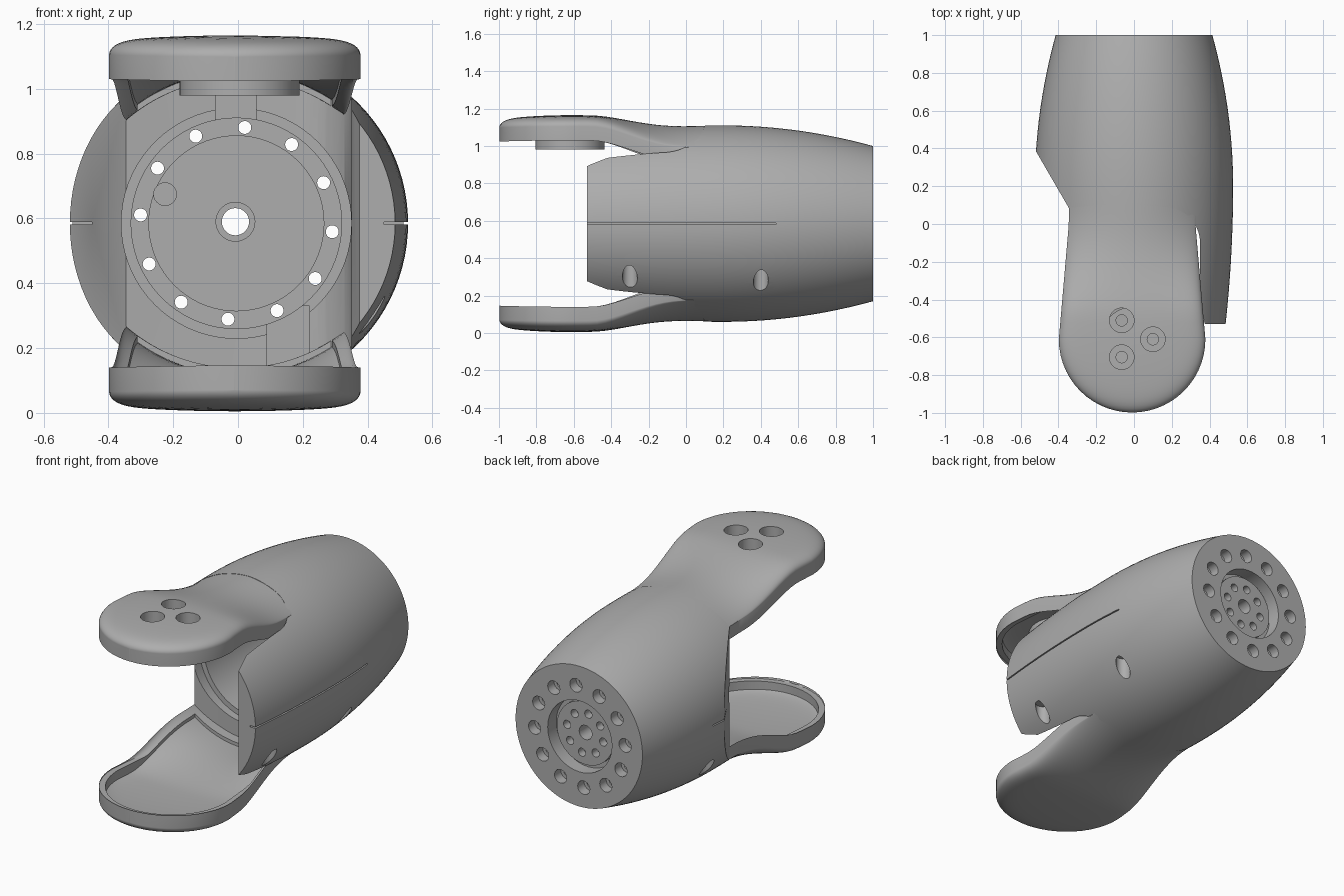
import bpy, bmesh, math
from mathutils import Vector, Matrix

if "Cube" in bpy.data.objects:
    bpy.data.objects.remove(bpy.data.objects["Cube"])

CZ = 0.585          # height of the housing axis
PIVOT = -0.61       # fork pivot along y

grey = bpy.data.materials.new("satin grey")
grey.use_nodes = True
grey.diffuse_color = (0.42, 0.42, 0.42, 1)
grey.node_tree.nodes["Principled BSDF"].inputs["Base Color"].default_value = (0.42, 0.42, 0.42, 1)


def finish(bm, name):
    bmesh.ops.remove_doubles(bm, verts=bm.verts, dist=1e-6)
    bmesh.ops.recalc_face_normals(bm, faces=bm.faces)
    me = bpy.data.meshes.new(name)
    bm.to_mesh(me)
    bm.free()
    ob = bpy.data.objects.new(name, me)
    bpy.context.collection.objects.link(ob)
    me.materials.append(grey)
    return ob


def lathe(bm, profile, x=0.0, z=CZ, seg=32):
    """Closed solid turned about a line parallel to y; profile is (y, radius)."""
    rings = []
    for y, r in profile:
        rings.append([bm.verts.new((x + r * math.cos(2 * math.pi * i / seg), y,
                                    z + r * math.sin(2 * math.pi * i / seg))) for i in range(seg)])
    for a, b in zip(rings, rings[1:]):
        for i in range(seg):
            j = (i + 1) % seg
            bm.faces.new((a[i], a[j], b[j], b[i]))
    bm.faces.new(rings[0])
    bm.faces.new(rings[-1])


def drill(bm, x, y, z0, z1, r, seg=32):
    m = Matrix.Translation((x, y, (z0 + z1) / 2))
    bmesh.ops.create_cone(bm, cap_ends=True, segments=seg, radius1=r, radius2=r, depth=z1 - z0, matrix=m)


def box(bm, lo, hi):
    lo, hi = Vector(lo), Vector(hi)
    m = Matrix.Translation((lo + hi) / 2) @ Matrix.Diagonal((*(hi - lo), 1))
    bmesh.ops.create_cube(bm, size=1, matrix=m)


def cut(obs, bm):
    tool = finish(bm, "cutter")
    tool.hide_render = True
    for ob in obs:
        mod = ob.modifiers.new("cut", 'BOOLEAN')
        mod.operation, mod.solver, mod.object = 'DIFFERENCE', 'EXACT', tool
        bpy.context.view_layer.objects.active = ob
        bpy.ops.object.modifier_apply(modifier=mod.name)
    bpy.data.objects.remove(tool)


def body_radius(y):
    return 0.525 - (0.172 if y > 0.2 else 0.075) * (y - 0.2) ** 2


# Round housing
bm = bmesh.new()
lathe(bm, [(-0.53 + 1.53 * i / 24, body_radius(-0.53 + 1.53 * i / 24)) for i in range(25)], seg=96)
housing = finish(bm, "housing")

# Fork opening: slanted on the right, filleted into the left cheek
plan = [(-0.7, -0.7), (-0.7, 0.70), (-0.522, 0.39), (-0.345, 0.085), (-0.2, 0.1), (0.0, 0.105)]
plan += [(0.16 + 0.19 * math.sin(a * math.pi / 20), -0.1 + 0.19 * math.cos(a * math.pi / 20)) for a in range(11)]
plan += [(0.35, -0.42), (0.375, -0.53), (0.39, -0.7)]
bm = bmesh.new()
base = bm.faces.new([bm.verts.new((x, y, -0.2)) for x, y in plan])
up = bmesh.ops.extrude_face_region(bm, geom=[base])["geom"]
bmesh.ops.translate(bm, vec=(0, 0, 1.6), verts=[v for v in up if isinstance(v, bmesh.types.BMVert)])
cut([housing], bm)

# Motor well in front and flange recess behind
bm = bmesh.new()
lathe(bm, [(-0.15, 0.355), (0.15, 0.355), (0.15, 0.325), (0.8, 0.325), (0.8, 0.27), (0.83, 0.27)], x=-0.005, seg=72)
lathe(bm, [(1.05, 0.21), (0.92, 0.21), (0.92, 0.185), (0.95, 0.185), (0.95, 0.001)], x=-0.005, seg=64)
cut([housing], bm)

# Bolt circle, inner flange holes, axle bore and cable hole
bm = bmesh.new()
for k in range(12):
    a = math.radians(85 + 30 * k)
    lathe(bm, [(0.75, 0.02), (0.94, 0.02), (0.94, 0.04), (1.05, 0.04)],
          -0.005 + 0.297 * math.cos(a), CZ + 0.297 * math.sin(a), 20)
for k in range(8):
    a = math.radians(45 * k + 10)
    lathe(bm, [(0.9, 0.024), (1.05, 0.024)], -0.005 + 0.12 * math.cos(a), CZ + 0.12 * math.sin(a), 20)
lathe(bm, [(0.7, 0.06), (0.85, 0.06), (0.85, 0.042), (1.05, 0.042)], -0.008, CZ + 0.005)
lathe(bm, [(0.75, 0.035), (0.87, 0.035)], -0.225, 0.675, 24)
cut([housing], bm)

# Screw pockets, split line, cable notches
bm = bmesh.new()
for x, y in ((0.415, -0.3), (0.415, 0.4), (-0.415, 0.4)):
    drill(bm, x, y, 0.0, 0.36, 0.04)
box(bm, (0.45, -0.6, CZ - 0.004), (0.6, 0.48, CZ + 0.004))
box(bm, (-0.6, 0.1, CZ - 0.004), (-0.45, 0.48, CZ + 0.004))
box(bm, (-0.07, 0.0, 0.9), (0.055, 0.16, 0.99))
box(bm, (0.09, -0.15, 0.145), (0.22, 0.18, 0.33))
cut([housing], bm)


def half_width(y, inset=0.0):
    if y < PIVOT:
        return math.sqrt(max((0.388 - inset) ** 2 - (y - PIVOT) ** 2, 1e-6))
    return 0.388 - 0.053 * min(1, (y - PIVOT) / -PIVOT) - inset


def top_height(x, y):
    """Domed paddle that flows into the round housing."""
    s = math.hypot(x, y - PIVOT) / 0.388 if y < PIVOT else abs(x) / half_width(y)
    s = min(s, 1)
    paddle = 1.165 - 0.14 * (y - PIVOT) ** 2 - 0.1 * x * x - 0.045 * (1 - math.sqrt(1 - s ** 10))
    barrel = CZ + math.sqrt(body_radius(y) ** 2 - (x - 0.01) ** 2) - 0.002
    k = min(max((y + 0.5) / 0.6, 0), 1)
    k = k * k * (3 - 2 * k)
    return paddle * (1 - k) + barrel * k


def paddle_solid(end, inset, drop, under):
    bm = bmesh.new()
    r, n, m = 0.388 - inset, 40, 14
    ys = [PIVOT - r * math.cos(i * math.pi / 2 / m) for i in range(m)]
    ys += [PIVOT + (end - PIVOT) * i / 18 for i in range(19)]
    upper, lower = [], []
    for y in ys:
        w = half_width(y, inset)
        xs = [w * math.sin(math.pi * (i / n - 0.5)) for i in range(n + 1)]
        upper.append([bm.verts.new((x - 0.01, y, top_height(x, y) - drop)) for x in xs])
        lower.append([bm.verts.new((x - 0.01, y, under(top_height(x, y)))) for x in xs])
    for g in (upper, lower):
        for a, b in zip(g, g[1:]):
            for i in range(n):
                bm.faces.new((a[i], a[i + 1], b[i + 1], b[i]))
    rim = [[row[0] for row in g] for g in (upper, lower)], [[row[-1] for row in g] for g in (upper, lower)], \
        (upper[0], lower[0]), (upper[-1], lower[-1])
    for a, b in rim:
        for i in range(len(a) - 1):
            bm.faces.new((a[i], a[i + 1], b[i + 1], b[i]))
    return bm


def make_arm(name):
    arm = finish(paddle_solid(0.2, 0, 0, lambda t: min(1.035, t - 0.075)), name)
    cut([arm], paddle_solid(0.04, 0.035, 0.055, lambda t: 0.85))
    return arm


# Fork arms, the lower one mirrored
upper_arm = make_arm("upper_arm")
lower_arm = make_arm("lower_arm")
lower_arm.data.transform(Matrix.Translation((0, 0, 2 * CZ)) @ Matrix.Diagonal((1, 1, -1, 1)))
lower_arm.data.flip_normals()

# Pivot hub under the upper arm with three counterbored screws
bm = bmesh.new()
drill(bm, 0.005, -0.62, 0.98, 1.125, 0.185, 64)
hub = finish(bm, "pivot_hub")
for z0, z1, r in ((1.07, 1.3, 0.065), (0.9, 1.2, 0.03)):
    bm = bmesh.new()
    for x, y in ((-0.065, -0.51), (0.1, -0.61), (-0.065, -0.705)):
        drill(bm, x, y, z0, z1, r)
    cut([upper_arm, hub], bm)

# Smooth shading with crisp edges
bpy.ops.object.select_all(action='DESELECT')
for ob in (housing, upper_arm, lower_arm, hub):
    ob.select_set(True)
bpy.context.view_layer.objects.active = housing
bpy.ops.object.shade_smooth_by_angle(angle=math.radians(32))
